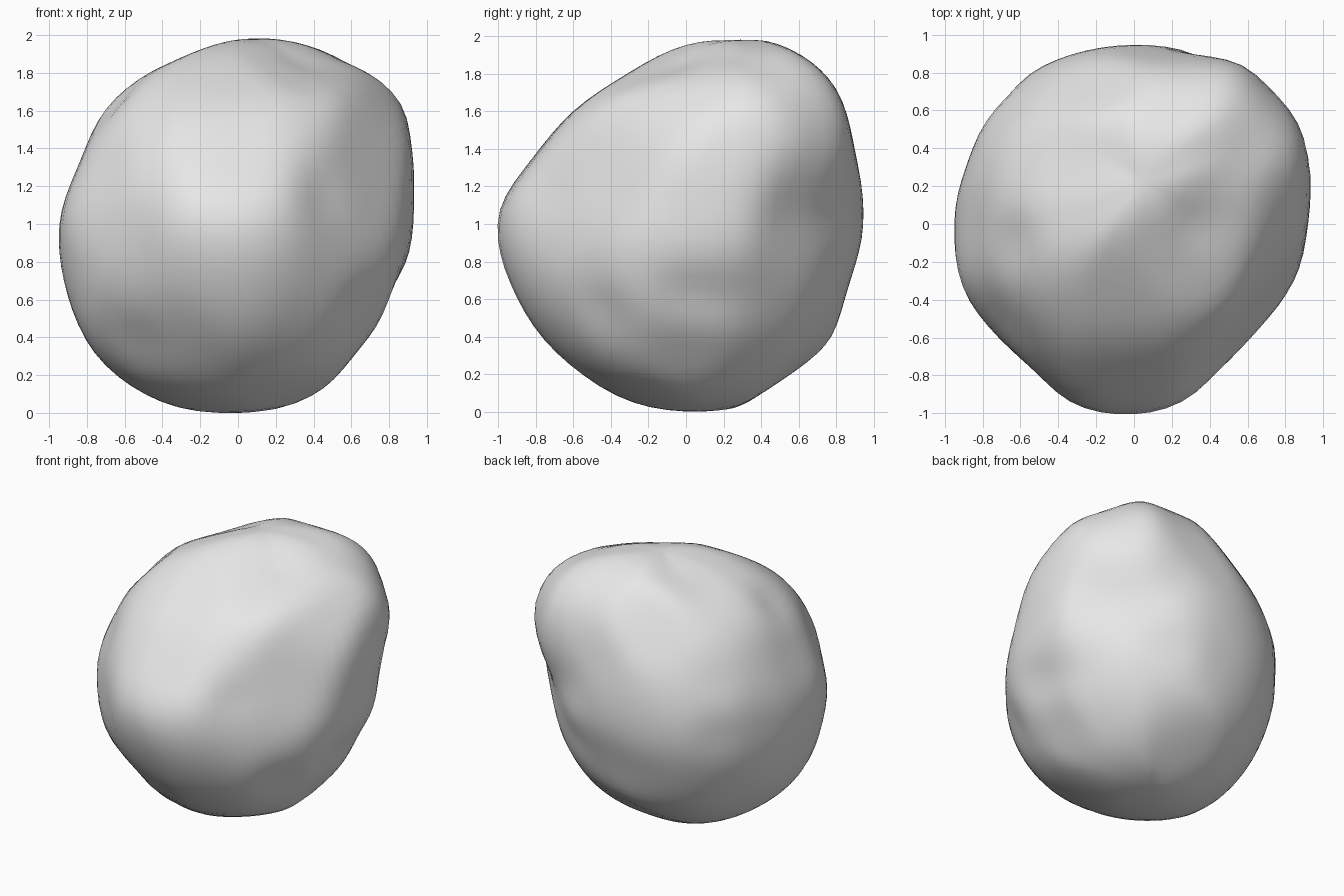
import bpy, bmesh, math
from mathutils import Vector

cube = bpy.data.objects.get("Cube")
if cube:
    bpy.data.objects.remove(cube)

# Rim outlines: azimuth, elevation, then radii in hundredths around the core
OUTLINES = {
    "front": (-90, 0, "93 100 113 103 98 93 95 90 95 98 103 103 100 100 92 94"),
    "side": (0, 0, "95 98 109 107 96 86 85 87 100 99 99 100 100 103 102 93"),
    "top": (-90, 90, "92 100 106 98 95 96 99 94 96 98 97 100 100 96 89 91"),
    "front corner": (-45, 25, "95 112 125 110 95 94 93 91 93 96 95 98 97 98 94 92"),
    "back corner": (135, 25, "94 92 90 88 87 97 115 113 92 93 96 97 102 103 104 98"),
    "under corner": (45, -25, "97 96 98 110 121 103 92 83 85 92 96 98 100 103 100 97"),
}

# Relief: side it faces, offset right, offset up, height, width
RELIEF = [
    ("front", -0.15, 0.25, 0.03, 0.40),   # front boss
    ("front", 0.48, 0.22, -0.04, 0.16),   # groove beside the boss
    ("front", -0.74, 0.35, -0.02, 0.14),
    ("front", -0.55, -0.05, -0.02, 0.13),
    ("front", -0.58, -0.64, -0.05, 0.16),  # low front dent
    ("side", -0.48, -0.50, -0.04, 0.15),  # hollows on the left flank
    ("side", -0.05, -0.38, -0.04, 0.17),
    ("side", 0.25, -0.42, -0.03, 0.15),
    ("side", 0.58, 0.10, -0.05, 0.18),    # valley under the crown lump
    ("top", 0.50, 0.35, -0.04, 0.15),     # valleys running off the summit
    ("top", 0.36, 0.00, -0.03, 0.14),
    ("top", -0.10, 0.34, -0.02, 0.10),
    ("top", -0.70, -0.10, -0.03, 0.14),
    ("under corner", 0.38, 0.55, -0.04, 0.14),  # grooves on the back
    ("under corner", 0.36, 0.15, -0.04, 0.14),
    ("under corner", -0.60, -0.10, -0.03, 0.15),
    ("back corner", 0.05, -0.08, -0.02, 0.14),
    ("back corner", 0.05, -0.46, -0.03, 0.14),
    ("back corner", 0.58, 0.45, -0.02, 0.13),
]


def view_axes(azimuth, elevation):
    a, e = math.radians(azimuth), math.radians(elevation)
    right = Vector((-math.sin(a), math.cos(a), 0))
    toward = Vector((math.cos(a) * math.cos(e), math.sin(a) * math.cos(e), math.sin(e)))
    return right, toward.cross(right), toward


def outline_radius(radii, angle):
    """Smooth periodic interpolation of an outline."""
    n = len(radii)
    s = angle / math.tau * n
    i = math.floor(s)
    t = s - i
    a, b, c, d = (radii[(i + k) % n] for k in (-1, 0, 1, 2))
    return b + t * (c - a + t * (2 * a - 5 * b + 4 * c - d + t * (3 * (b - c) + d - a))) / 2


RIMS = [(view_axes(a, e), [int(v) / 100 for v in text.split()])
        for a, e, text in OUTLINES.values()]
BUMPS = []
for face, u, v, height, width in RELIEF:
    right, up, toward = view_axes(*OUTLINES[face][:2])
    depth = math.sqrt(1 - u * u - v * v)
    BUMPS.append((right * u + up * v + toward * depth, height, width))


def rock_radius(d):
    """Blend the rims, stay inside every outline, then add the relief."""
    total = weights = 0
    limit = math.inf
    for (right, up, toward), radii in RIMS:
        u, v = d.dot(right), d.dot(up)
        flat = max(math.hypot(u, v), 0.05)
        rim = outline_radius(radii, math.atan2(v, u))
        weight = flat ** 2 / (d.dot(toward) ** 2 + 0.012)
        total += weight * rim
        weights += weight
        limit = min(limit, rim / flat)
    r = min(total / weights, limit)
    return r + sum(h * math.exp(-(d - c).length_squared / w ** 2) for c, h, w in BUMPS)


# Boulder: a sphere with its poles pulled back, shaped by the rims
bm = bmesh.new()
bmesh.ops.create_uvsphere(bm, u_segments=72, v_segments=40, radius=1)
for v in bm.verts:
    d = v.co.normalized()
    d += Vector((0.05, 0.23, 0)) * d.z ** 2
    d.normalize()
    v.co = d * rock_radius(d)
for _ in range(4):
    bmesh.ops.smooth_vert(bm, verts=bm.verts, factor=0.4,
                          use_axis_x=True, use_axis_y=True, use_axis_z=True)

# Stand it on the ground
lowest = min(v.co.z for v in bm.verts)
bmesh.ops.translate(bm, verts=bm.verts, vec=(0, 0, -lowest))

mesh = bpy.data.meshes.new("boulder")
bm.to_mesh(mesh)
bm.free()
mesh.shade_smooth()
boulder = bpy.data.objects.new("boulder", mesh)
bpy.context.collection.objects.link(boulder)

# Pale stone colour
stone = bpy.data.materials.new("pale grey stone")
stone.use_nodes = True
colour = (0.8, 0.8, 0.8, 1)
stone.diffuse_color = colour
stone.node_tree.nodes["Principled BSDF"].inputs["Base Color"].default_value = colour
mesh.materials.append(stone)
